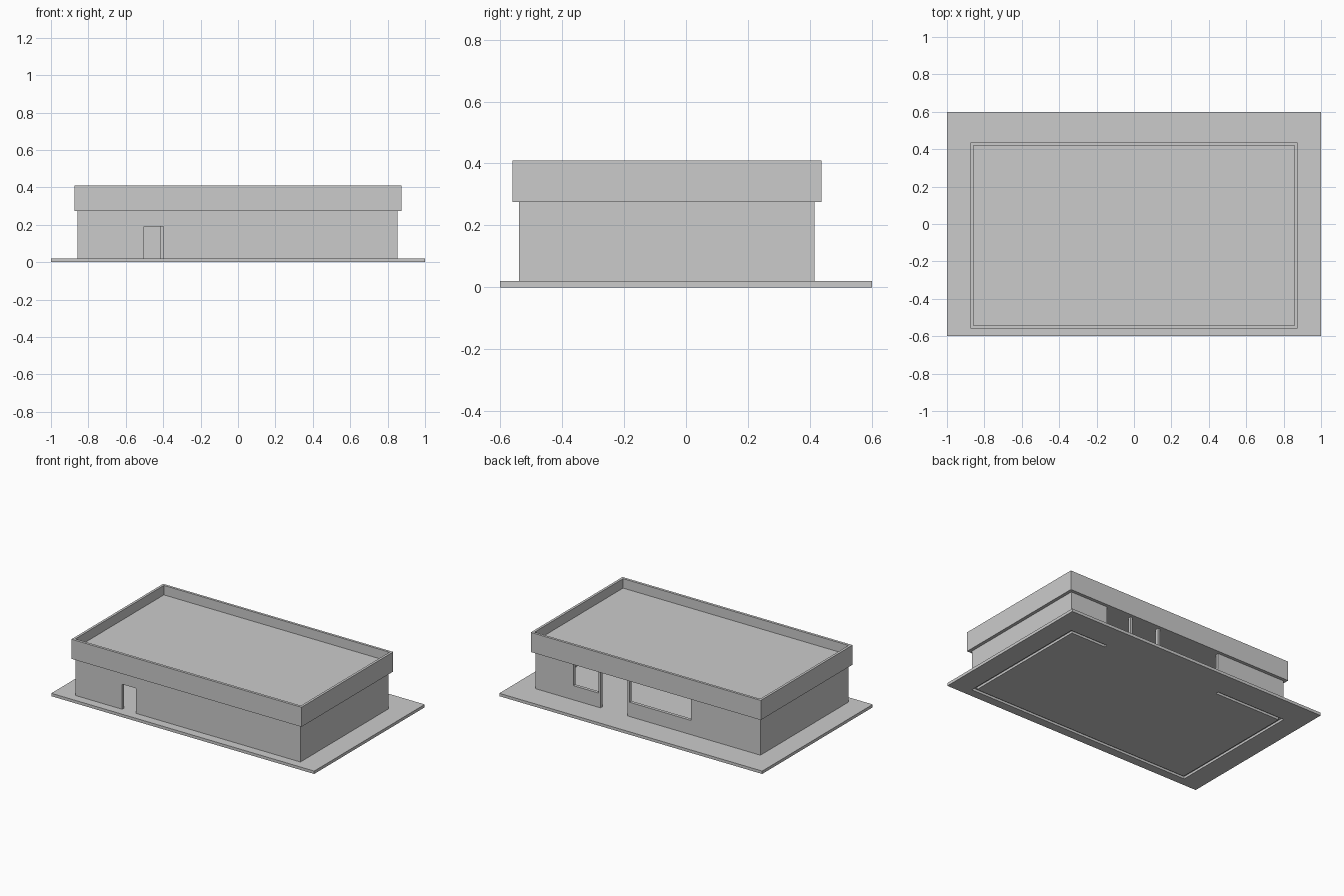
import bpy, bmesh

if "Cube" in bpy.data.objects:
    bpy.data.objects.remove(bpy.data.objects["Cube"])


def box(name, x0, x1, y0, y1, z0, z1):
    """Axis-aligned box given by its extents."""
    me = bpy.data.meshes.new(name)
    bm = bmesh.new()
    bmesh.ops.create_cube(bm, size=1)
    for v in bm.verts:
        v.co.x = x1 if v.co.x > 0 else x0
        v.co.y = y1 if v.co.y > 0 else y0
        v.co.z = z1 if v.co.z > 0 else z0
    bm.to_mesh(me)
    bm.free()
    ob = bpy.data.objects.new(name, me)
    bpy.context.collection.objects.link(ob)
    return ob


def cut(target, *extents):
    """Subtract a box from the target."""
    c = box(target.name + "_cutter", *extents)
    c.hide_render = True
    c.hide_set(True)
    c.display_type = 'WIRE'
    m = target.modifiers.new("cut", 'BOOLEAN')
    m.operation = 'DIFFERENCE'
    m.solver = 'EXACT'
    m.object = c


X0, X1, Y0, Y1 = -0.857, 0.853, -0.54, 0.415   # outer wall faces
T = 0.022                                      # wall thickness
FLOOR, SOFFIT, SILL = 0.02, 0.275, 0.118
WX0, WX1 = -0.33, 0.565                        # wide opening in the back wall

# Ground slab, with the wall footprint recessed into its underside
slab = box("ground_slab", -1, 1, -0.6, 0.6, 0, FLOOR)
G = 0.016
cut(slab, X0, X1, Y0, Y0 + T, -0.1, G)
cut(slab, X0, X0 + T, Y0 + T / 2, Y1 - T / 2, -0.1, G)
cut(slab, X1 - T, X1, Y0 + T / 2, Y1 - T / 2, -0.1, G)
cut(slab, X0, WX0, Y1 - T, Y1, -0.1, G)
cut(slab, WX1, X1, Y1 - T, Y1, -0.1, G)

# Outer walls with front doorway and wide back opening
walls = box("outer_walls", X0, X1, Y0, Y1, FLOOR, SOFFIT)
cut(walls, X0 + T, X1 - T, Y0 + T, Y1 - T, -0.1, 0.5)
cut(walls, -0.503, -0.397, Y0 - 0.1, Y0 + 0.1, -0.1, 0.192)
cut(walls, WX0, WX1, Y1 - 0.1, Y1 + 0.1, -0.1, 0.5)

# Front door leaf, swung open into the building
box("front_door", -0.415, -0.397, Y0 + T, Y0 + 0.12, FLOOR, 0.192)

# Low walls below the back windows and posts beside the back doorway
box("left_sill_wall", 0.36, WX1, Y1 - T, Y1, FLOOR, SILL)
box("right_sill_wall", WX0, 0.155, Y1 - T, Y1, FLOOR, SILL)
for name, x in (("left_door_post", 0.36), ("right_door_post", 0.14)):
    box(name, x, x + 0.015, Y1 - T, Y1, FLOOR, SOFFIT)

# Roof block with a raised rim around the recessed deck
roof = box("roof", -0.875, 0.875, -0.56, 0.437, SOFFIT, 0.41)
cut(roof, -0.858, 0.858, -0.542, 0.42, 0.345, 0.6)
